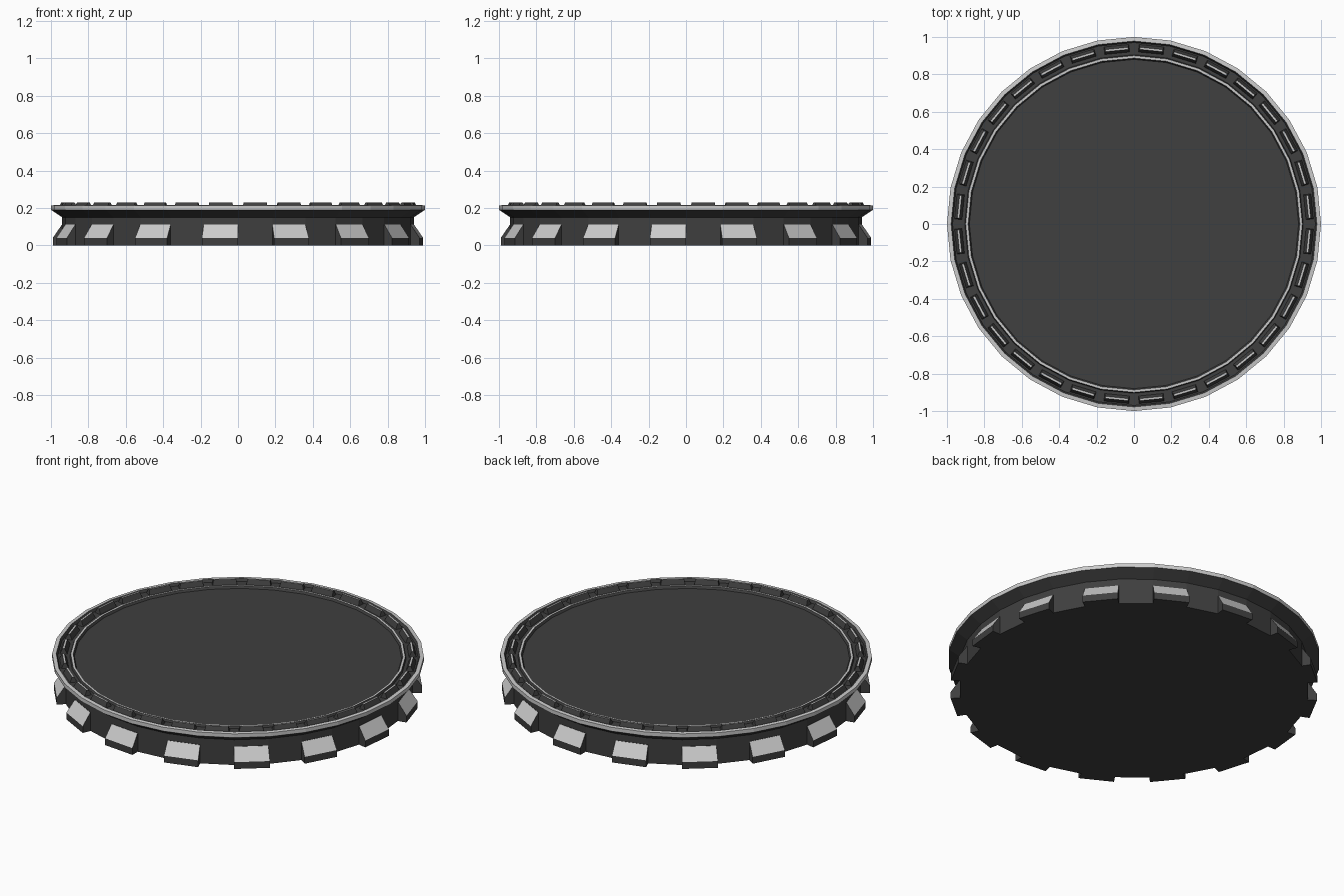
import bpy, bmesh
from math import sin, cos, pi

if "Cube" in bpy.data.objects:
    bpy.data.objects.remove(bpy.data.objects["Cube"])

N = 32
STEP = 2 * pi / N


def material(name, v):
    m = bpy.data.materials.new(name)
    m.diffuse_color = (v, v, v, 1)
    m.use_nodes = True
    m.node_tree.nodes["Principled BSDF"].inputs["Base Color"].default_value = m.diffuse_color
    return m


DARK = material("dark_grey", 0.05)
LIGHT = material("light_grey", 0.6)


def finish(bm, name):
    bmesh.ops.recalc_face_normals(bm, faces=bm.faces)
    me = bpy.data.meshes.new(name)
    bm.to_mesh(me)
    bm.free()
    me.materials.append(DARK)
    me.materials.append(LIGHT)
    ob = bpy.data.objects.new(name, me)
    bpy.context.collection.objects.link(ob)
    return ob


def polar(r, a, z):
    return (r * cos(a), r * sin(a), z)


def lathe(name, profile, light_bands):
    """32-sided turned solid, first and last rings capped."""
    bm = bmesh.new()
    rings = [[bm.verts.new(polar(r, k * STEP, z)) for k in range(N)] for r, z in profile]
    for i, (a, b) in enumerate(zip(rings, rings[1:])):
        for k in range(N):
            j = (k + 1) % N
            f = bm.faces.new((a[k], a[j], b[j], b[k]))
            f.material_index = int(i in light_bands)
    bm.faces.new(rings[0])
    bm.faces.new(rings[-1])
    return finish(bm, name)


def prism(bm, low, high, light_faces):
    """Box-like solid from two matching vertex loops."""
    a = [bm.verts.new(p) for p in low]
    b = [bm.verts.new(p) for p in high]
    n = len(a)
    faces = [bm.faces.new((a[i], a[(i + 1) % n], b[(i + 1) % n], b[i])) for i in range(n)]
    faces += [bm.faces.new(a), bm.faces.new(b)]
    for i in light_faces:
        faces[i].material_index = 1


# Disc: waisted wall, flared rim, shallow groove, inner ring and flat top
lathe("disc_body", [
    (0.94, 0), (0.94, 0.15), (1.0, 0.19), (1.0, 0.213), (0.978, 0.215),
    (0.97, 0.2), (0.905, 0.2), (0.9, 0.213), (0.887, 0.213), (0.88, 0.2)],
    {2, 3, 7})

# Side teeth: one on every other facet, with a pale sloping face
bm = bmesh.new()
tooth = [(0.93, 0), (0.99, 0), (0.99, 0.04), (0.942, 0.11), (0.93, 0.11)]
for k in range(1, N, 2):
    prism(bm, [polar(r, k * STEP, z) for r, z in tooth],
          [polar(r, (k + 1) * STEP, z) for r, z in tooth], [2])
finish(bm, "side_teeth")

# Top lugs: one tapered block per facet with a pale narrow crest
bm = bmesh.new()
for k in range(N):
    a = (k + 0.5) * STEP

    def rect(r0, r1, half, z):
        return [(r * cos(a) - t * sin(a), r * sin(a) + t * cos(a), z)
                for r, t in ((r0, -half), (r1, -half), (r1, half), (r0, half))]
    prism(bm, rect(0.915, 0.96, 0.068, 0.195), rect(0.932, 0.943, 0.061, 0.23), [5])
finish(bm, "top_lugs")
